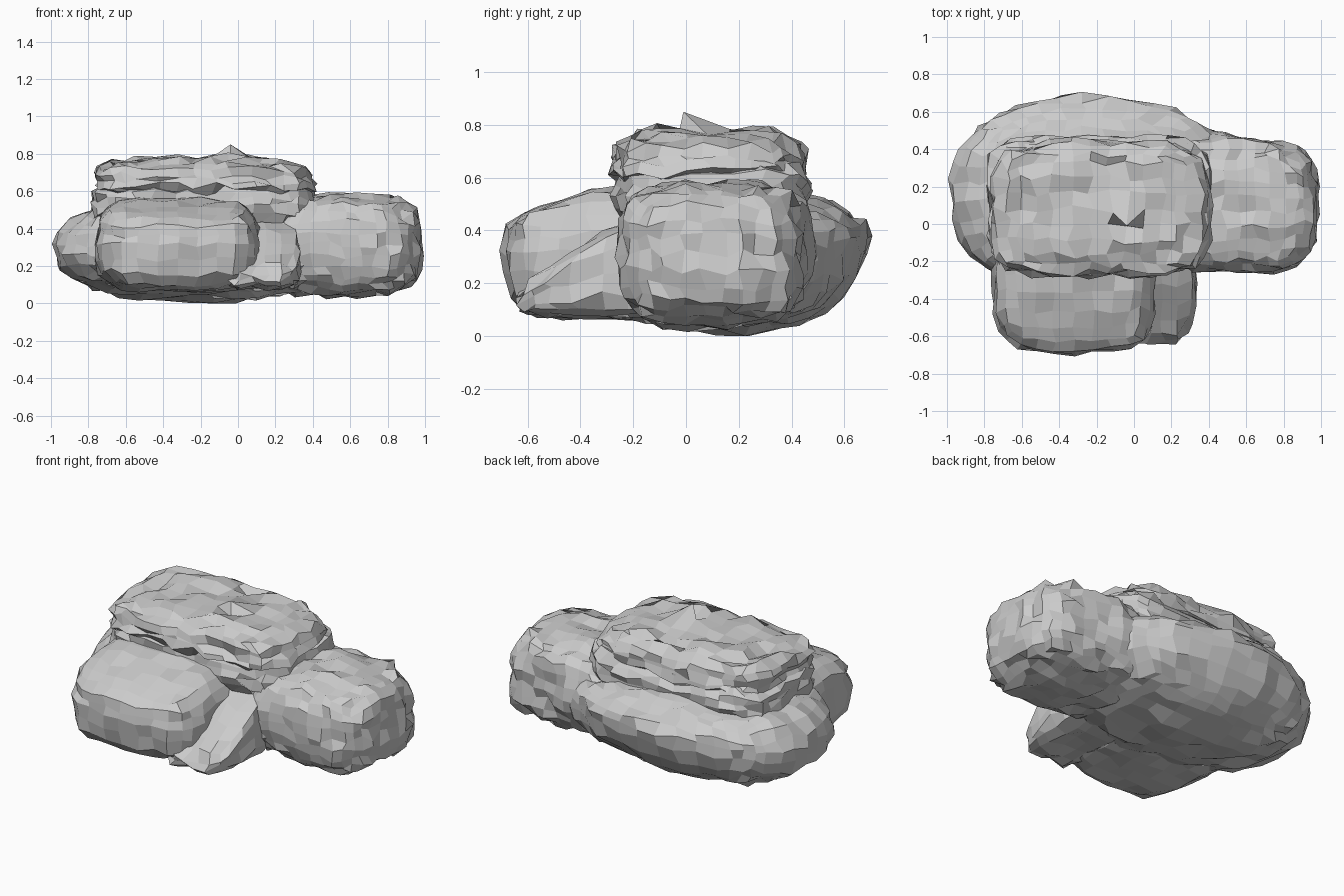
import bpy, bmesh, random
from mathutils import Vector, noise

if "Cube" in bpy.data.objects:
    bpy.data.objects.remove(bpy.data.objects["Cube"])


def boulder(name, lo, hi, power, cuts, rough, seed, shape=None):
    """Rounded box between lo and hi, with chipped flat facets."""
    rng = random.Random(seed)
    lo, hi = Vector(lo), Vector(hi)
    mid, half = (lo + hi) / 2, (hi - lo) / 2
    bm = bmesh.new()
    bmesh.ops.create_cube(bm, size=2)
    for axis in range(3):            # separate facet count along each axis
        edges = [e for e in bm.edges
                 if abs(e.verts[0].co[axis] - e.verts[1].co[axis]) > 1]
        bmesh.ops.subdivide_edges(bm, edges=edges, cuts=cuts[axis], use_grid_fill=True)
    for v in bm.verts:
        d = v.co.copy()
        d *= sum(abs(c) ** power for c in d) ** (-1 / power)
        n = Vector(d[i] / half[i] for i in range(3)).normalized()
        if shape:
            d = shape(d)
        p = Vector(d[i] * half[i] + mid[i] for i in range(3))
        p += n * (noise.noise(p * 4 + Vector((seed, 0, 0))) * rough * 0.7
                  - rng.uniform(0, 1) * rough * 0.6)
        p += Vector(rng.uniform(-1, 1) for _ in range(3)) * rough * 0.6
        p.z = max(p.z, 0.0)
        v.co = p
    bmesh.ops.recalc_face_normals(bm, faces=bm.faces[:])
    mesh = bpy.data.meshes.new(name)
    bm.to_mesh(mesh)
    bm.free()
    obj = bpy.data.objects.new(name, mesh)
    bpy.context.collection.objects.link(obj)
    return obj


# Outline tweaks in unit space (each axis runs from -1 to 1)
def back_shape(d):
    d = d.copy()
    d.z += 0.30 * max(0, d.y) ** 2 * (1 - abs(d.z))    # widest line rises at the back
    if d.z < 0:                                        # undercut left and back
        d.z *= 1 - 0.15 * max(0, -d.x)
        d.y *= 1 - 0.10 * max(0, d.y) * -d.z * 2
    d.x -= 0.10 * (1 - d.x * d.x)                      # fuller toward the left
    d.y -= (0.10 if d.x > 0 else 0.14) * abs(d.x) * max(0, d.y)
    return d


def front_shape(d):
    d = d.copy()
    if d.z > 0:                                        # top falls toward the front
        d.z *= 1 - 0.34 * max(0, -d.y) ** 2 - 0.05 * (1 - d.y)
    if d.x < 0:
        d.x *= 1 + 0.04 * d.y
    return d


def right_shape(d):
    d = d.copy()
    if d.y > 0:                                        # back edge narrows to the right
        d.y *= 1 - 0.12 * max(0, d.x)
    return d


def flake_shape(d):
    d = d.copy()                                       # top slopes down to the front
    d.z -= 1.5 * max(0, (1 - d.y) / 2) ** 1.5 * (d.z + 1) / 2
    d.x += 0.08 * max(0, d.y)
    return d


def slab_shape(d):
    d = d.copy()                                       # upper slab draws in at the top
    d.x -= 0.07 * d.z * max(0, d.x)
    d.y -= 0.05 * d.z * d.y
    d.z += 0.12 * max(0, d.z) * (0.5 - d.x * d.x)
    return d


# Large rounded boulder at the back and left
boulder("back_boulder", (-1.0, -0.36, 0.0), (0.62, 0.715, 0.56), 2.3, (11, 8, 6), 0.026, 3, back_shape)
# Front boulder
boulder("front_boulder", (-0.765, -0.69, 0.055), (0.12, 0.15, 0.575), 4.0, (7, 7, 5), 0.024, 8, front_shape)
# Low flake sloping down between the two front masses
boulder("front_flake", (-0.1, -0.64, 0.07), (0.33, 0.1, 0.55), 5, (4, 6, 3), 0.03, 5, flake_shape)
# Rough boulder on the right
boulder("right_boulder", (0.14, -0.265, 0.04), (0.99, 0.475, 0.59), 3.6, (9, 8, 7), 0.03, 12, right_shape)
# Stacked slabs on top
boulder("top_slab_lower", (-0.785, -0.27, 0.42), (0.41, 0.475, 0.66), 5, (10, 7, 4), 0.035, 21)
top = boulder("top_slab_upper", (-0.76, -0.285, 0.56), (0.40, 0.445, 0.775), 4.5, (10, 7, 4), 0.035, 30, slab_shape)
# Single raised point on the top slab
peak = min(top.data.vertices, key=lambda v: (v.co - Vector((-0.04, 0.0, 0.85))).length)
peak.co = (-0.04, -0.01, 0.85)
